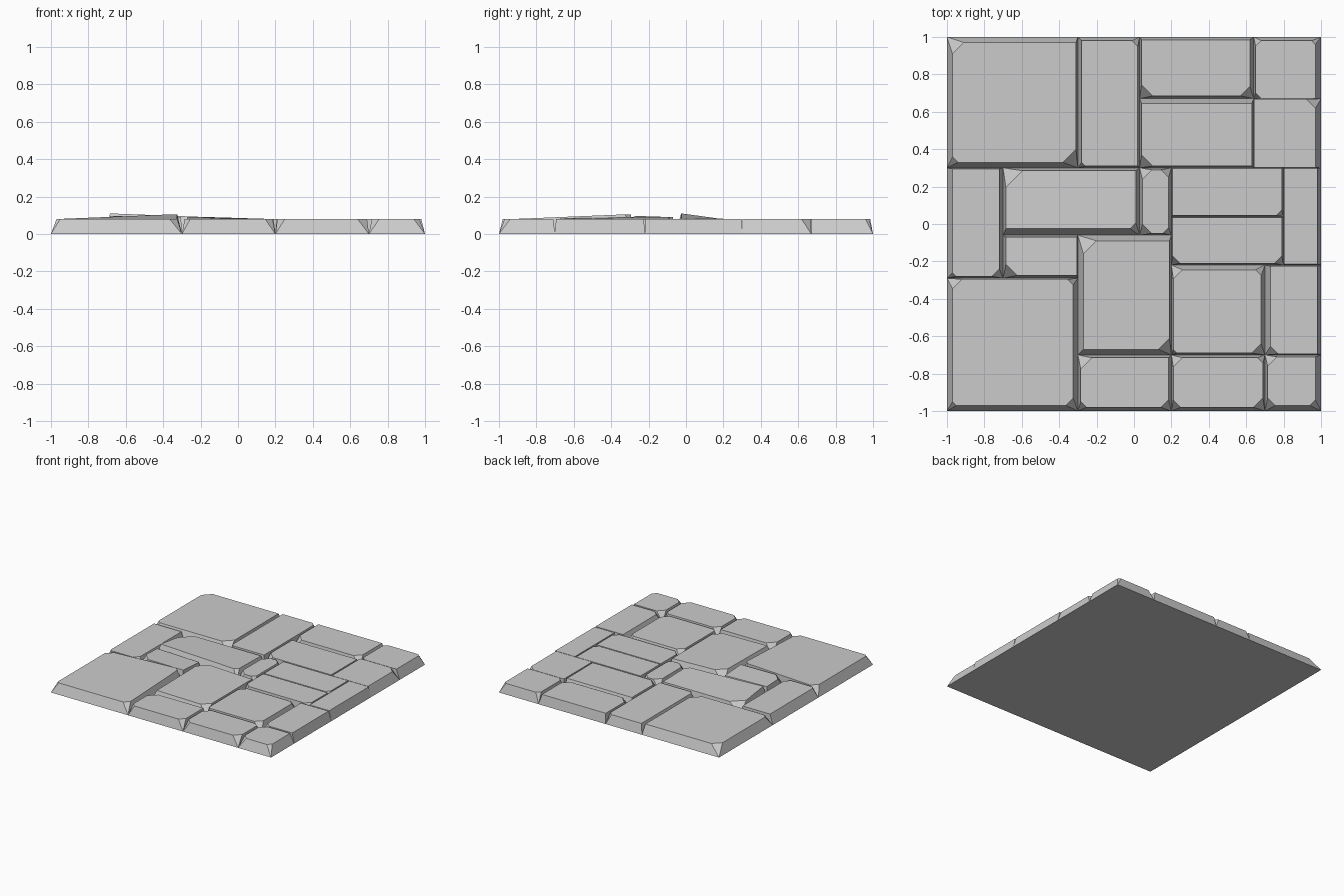
import bpy, bmesh

cube = bpy.data.objects.get("Cube")
if cube:
    bpy.data.objects.remove(cube, do_unlink=True)

stone_grey = bpy.data.materials.new("stone_grey")
stone_grey.use_nodes = True
colour = (0.6, 0.6, 0.6, 1)
stone_grey.diffuse_color = colour
stone_grey.node_tree.nodes["Principled BSDF"].inputs["Base Color"].default_value = colour

FLAT = 0.08


def stone(name, x0, x1, y0, y1, left=.01, right=.01, front=.01, back=.01,
          fl=0, fr=0, br=0, bl=0, rise=None):
    """Hewn block: rectangular foot, inset top, chipped corners (fl, fr, br, bl)."""
    rise = rise or {}
    bm = bmesh.new()
    # corner: foot position, inward direction, insets, chip size, height
    corners = [
        (x0, y0, 1, 1, left, front, fl, "fl"),
        (x1, y0, -1, 1, right, front, fr, "fr"),
        (x1, y1, -1, -1, right, back, br, "br"),
        (x0, y1, 1, -1, left, back, bl, "bl"),
    ]
    foot, top = [], []
    for i, (x, y, dx, dy, ix, iy, chip, key) in enumerate(corners):
        z = FLAT + rise.get(key, 0)
        tx, ty = x + dx * ix, y + dy * iy
        foot.append(bm.verts.new((x, y, 0)))
        if chip:
            along_x = bm.verts.new((tx + dx * chip, ty, z))
            along_y = bm.verts.new((tx, ty + dy * chip, z))
            top.append([along_y, along_x] if i % 2 == 0 else [along_x, along_y])
        else:
            top.append([bm.verts.new((tx, ty, z))])
    for i in range(4):
        j = (i + 1) % 4
        bm.faces.new([foot[i], foot[j], top[j][0], top[i][-1]])
        if len(top[i]) == 2:
            bm.faces.new([foot[i], top[i][1], top[i][0]])
    bm.faces.new([v for pair in top for v in pair])
    bm.faces.new(foot[::-1])
    bmesh.ops.recalc_face_normals(bm, faces=bm.faces)
    mesh = bpy.data.meshes.new(name)
    bm.to_mesh(mesh)
    bm.free()
    mesh.materials.append(stone_grey)
    obj = bpy.data.objects.new(name, mesh)
    bpy.context.collection.objects.link(obj)


# Grout lines shared by neighbouring stones
W, E, S, N = -1, 1, -1, 1
xa, xb, xc, xd, xe, xf, xg = -.7, -.3, .03, .2, .64, .7, .8
ya, yb, yc, yd, ye, yf, yg = -.7, -.29, -.22, -.06, .04, .3, .67

# Back row
stone("back_left_slab", W, xb, yf, N, left=.03, front=.03, back=.03, fl=.03, fr=.07, bl=.06)
stone("back_middle_stone", xb, xc, yf, N, left=.02, back=.02, fl=.02, br=.03)
stone("back_long_stone", xc, xe, yg, N, right=.02, front=.015, back=.015, fl=.06, fr=.05)
stone("inner_long_stone", xc, xe, yf, yg, back=.025, fl=.06)
stone("back_right_stone", xe, E, yg, N, right=.03, front=.002, back=.02, fl=.03, bl=.03, br=.02)
stone("right_upper_stone", xe, E, yf, yg, left=.002, right=.03, front=.002, back=.002, br=.05)

# Middle row
stone("left_stone", W, xa, yb, yf, left=.03, right=.02, back=.005, fl=.02, fr=.04)
stone("tilted_stone", xa, xc, yd, yf, left=.015, right=.02, front=.035, back=.015,
      fr=.03, bl=.09, rise={"fl": .03, "fr": .005})
stone("small_stone", xc, xd, yd, yf, left=.015, right=.015, fl=.05, fr=.03, br=.04, bl=.05)
stone("right_back_plank", xd, xg, ye, yf, left=.005, front=.005, back=.002, fr=.03)
stone("right_front_plank", xd, xg, yc, ye, left=.005, back=.005, fl=.04, fr=.04)
stone("right_edge_stone", xg, E, yc, yf, left=.002, right=.02, front=.005, back=.002)
stone("left_inner_stone", xa, xb, yb, yd, left=.015, right=.005, front=.015, fl=.06,
      rise={"fl": .015, "fr": .012, "bl": .01})

# Front rows
stone("front_left_slab", W, xb, S, yb, left=.03, right=.025, front=.03, back=.005,
      fl=.02, fr=.04, br=.03, bl=.05, rise={"br": .025})
stone("centre_slab", xb, xd, ya, yd, left=.03, front=.03, back=.03, fr=.06, bl=.07,
      rise={"bl": .012, "fl": .006})
stone("right_square_stone", xd, xf, ya, yc, right=.02, back=.025, fl=.02, fr=.05, br=.03, bl=.05)
stone("right_narrow_stone", xf, E, ya, yc, left=.03, right=.02, front=.005, back=.005, fl=.04)
stone("front_middle_stone", xb, xd, S, ya, left=.015, right=.015, front=.02, back=.015,
      fl=.03, fr=.04, bl=.06)
stone("front_right_stone", xd, xf, S, ya, front=.02, back=.015, fl=.04, fr=.05, br=.03, bl=.05)
stone("front_corner_stone", xf, E, S, ya, left=.015, right=.03, front=.03, fl=.04, fr=.03, bl=.05)
